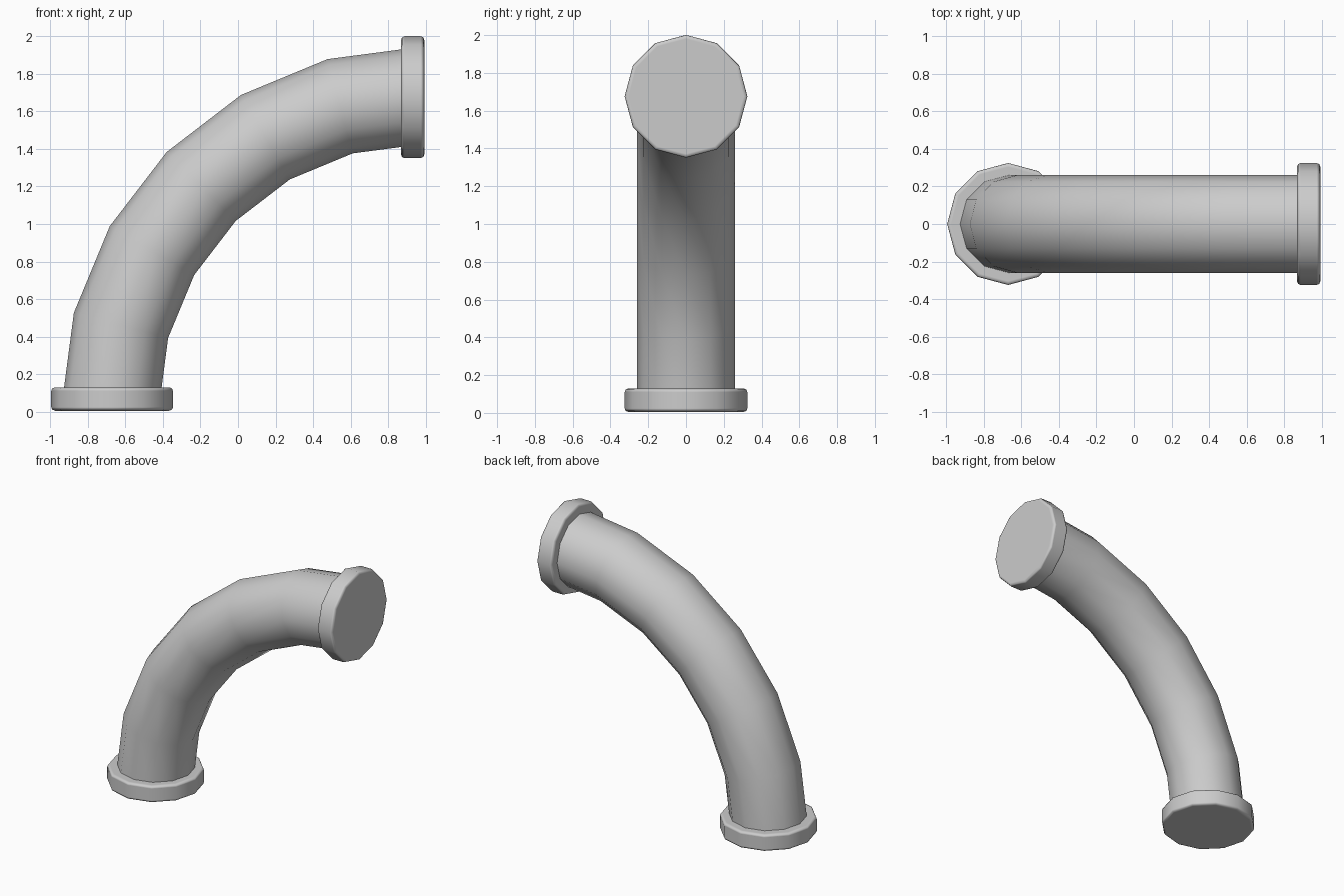
import bpy, bmesh, math
from mathutils import Vector

if "Cube" in bpy.data.objects:
    bpy.data.objects.remove(bpy.data.objects["Cube"])

SIDES = 12
CENTER = Vector((0.972, 0.0, 0.032))   # centre of the quarter bend
BEND_R, PIPE_R, STEPS = 1.652, 0.26, 6


def smooth(obj):
    for p in obj.data.polygons:
        p.use_smooth = True


def flange(name, location, tilt):
    bpy.ops.mesh.primitive_cylinder_add(vertices=SIDES, radius=0.325, depth=0.125,
                                        location=location, rotation=(0, tilt, 0))
    obj = bpy.context.object
    obj.name = name
    smooth(obj)
    # soften only the rims, not the facets around the side
    bev = obj.modifiers.new("rim_bevel", 'BEVEL')
    bev.width = 0.02
    bev.segments = 2
    bev.limit_method = 'ANGLE'
    bev.angle_limit = math.radians(50)
    bev.harden_normals = True


# Curved pipe: rings swept through a quarter turn
bm = bmesh.new()
rings = []
for i in range(STEPS + 1):
    a = math.radians(90) * i / STEPS
    out = Vector((-math.cos(a), 0, math.sin(a)))
    ring = []
    for k in range(SIDES):
        t = 2 * math.pi * k / SIDES
        ring.append(bm.verts.new(CENTER + out * (BEND_R + PIPE_R * math.cos(t))
                                 + Vector((0, PIPE_R * math.sin(t), 0))))
    rings.append(ring)
for r0, r1 in zip(rings, rings[1:]):
    for k in range(SIDES):
        n = (k + 1) % SIDES
        bm.faces.new((r0[k], r0[n], r1[n], r1[k]))
bmesh.ops.recalc_face_normals(bm, faces=bm.faces)
mesh = bpy.data.meshes.new("curved_pipe")
bm.to_mesh(mesh)
bm.free()
pipe = bpy.data.objects.new("curved_pipe", mesh)
bpy.context.collection.objects.link(pipe)
smooth(pipe)

# End flanges
flange("bottom_flange", (-0.671, 0, 0.067), 0)
flange("side_flange", (0.931, 0, 1.676), math.radians(90))
